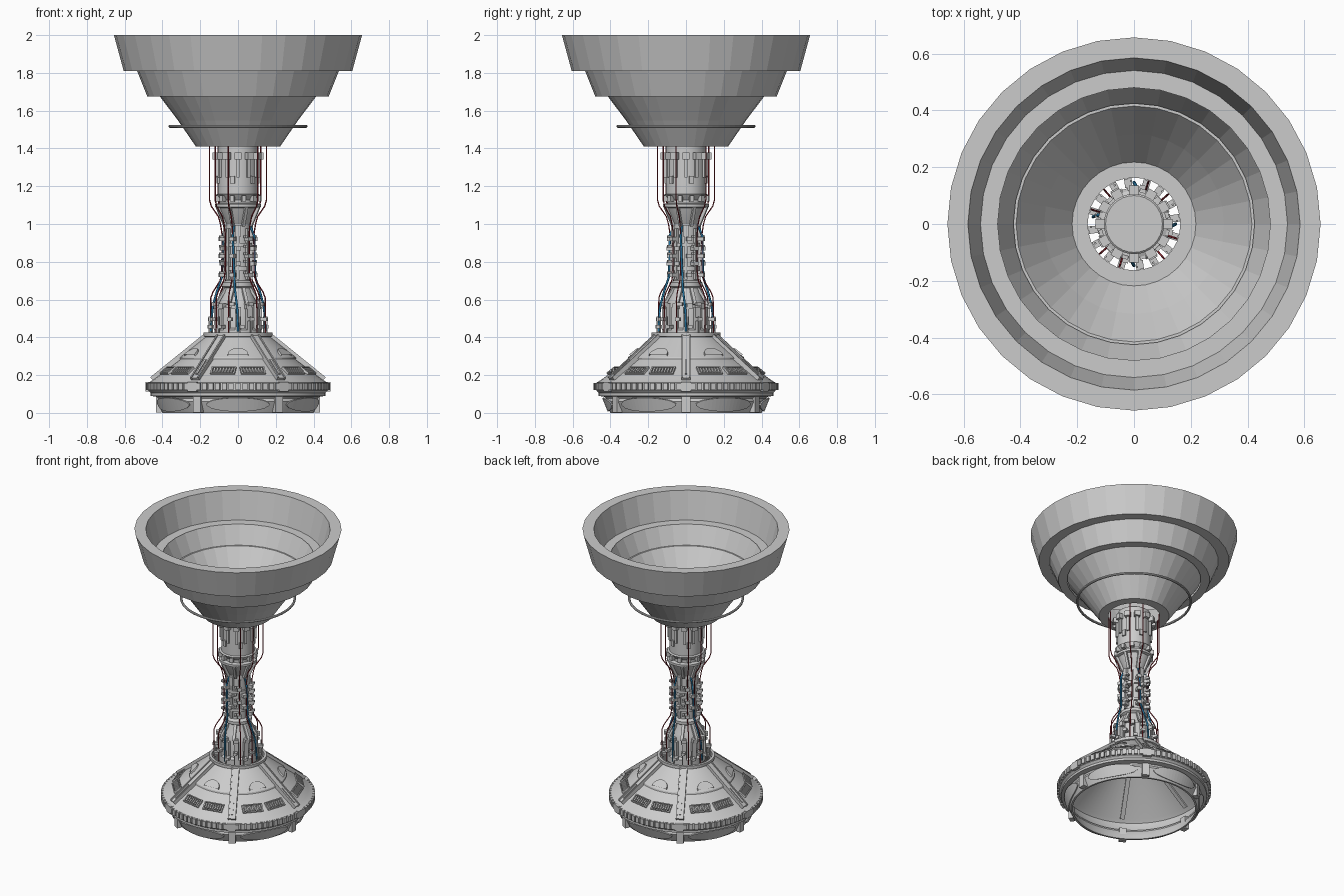
import bpy, bmesh
from math import pi, radians, sin, cos, sqrt, atan2
from mathutils import Matrix, Vector

if "Cube" in bpy.data.objects:
    bpy.data.objects.remove(bpy.data.objects["Cube"])


def mat(name, col):
    m = bpy.data.materials.new(name)
    m.diffuse_color = col
    m.use_nodes = True
    m.node_tree.nodes["Principled BSDF"].inputs["Base Color"].default_value = m.diffuse_color
    return m


RED = mat("red", (0.3, 0.02, 0.03, 1))
BLUE = mat("blue", (0.02, 0.2, 0.4, 1))
HEX = [k * 60 for k in range(6)]
TILT = atan2(0.285, 0.23)  # angle of the base roof normal


def finish(name, bm, smooth=False):
    bmesh.ops.recalc_face_normals(bm, faces=bm.faces)
    me = bpy.data.meshes.new(name)
    bm.to_mesh(me)
    bm.free()
    ob = bpy.data.objects.new(name, me)
    bpy.context.collection.objects.link(ob)
    if smooth:
        bpy.ops.object.select_all(action='DESELECT')
        ob.select_set(True)
        bpy.context.view_layer.objects.active = ob
        bpy.ops.object.shade_smooth_by_angle(angle=radians(25))
    return ob


def lathe(name, prof, n, smooth=False, closed=False):
    bm = bmesh.new()
    rows = [[bm.verts.new((r * cos(2 * pi * i / n), r * sin(2 * pi * i / n), z))
             for i in range(n)] for r, z in prof]
    pairs = list(zip(rows, rows[1:])) + ([(rows[-1], rows[0])] if closed else [])
    for a, b in pairs:
        for i in range(n):
            j = (i + 1) % n
            bm.faces.new((a[i], a[j], b[j], b[i]))
    if not closed and prof[-1][0] < 0.12:
        bm.faces.new(rows[-1])
    return finish(name, bm, smooth)


def place(deg, r, z, tilt=0.0):
    """Frame with local x outward, local z up the surface."""
    return (Matrix.Rotation(radians(deg), 4, 'Z') @ Matrix.Translation((r, 0, z))
            @ Matrix.Rotation(-tilt, 4, 'Y'))


def boxes(name, items):
    """items: (frame, size, local offset)"""
    bm = bmesh.new()
    for frame, size, off in items:
        bmesh.ops.create_cube(bm, size=1, matrix=frame @ Matrix.Translation(off)
                              @ Matrix.Diagonal((*size, 1)))
    return finish(name, bm)


def around(n, r, z, size, phase=0.0):
    return [(place(phase + 360 * k / n, r, z), size, (0, 0, 0)) for k in range(n)]


def cable(name, pts, angles, rad, m):
    cu = bpy.data.curves.new(name, 'CURVE')
    cu.dimensions = '3D'
    cu.bevel_depth = rad
    cu.bevel_resolution = 1
    for deg in angles:
        sp = cu.splines.new('POLY')
        sp.points.add(len(pts) - 1)
        for p, (r, z, twist) in zip(sp.points, pts):
            a = radians(deg + twist)
            p.co = (r * cos(a), r * sin(a), z, 1)
    cu.materials.append(m)
    bpy.context.collection.objects.link(bpy.data.objects.new(name, cu))


# Stepped funnel bowl, faceted
lathe("bowl_top_step", [(0.605, 1.81), (0.657, 2.0), (0.585, 2.0), (0.54, 1.81)], 32, closed=True)
lathe("bowl_middle_step", [(0.48, 1.675), (0.535, 1.812), (0.545, 1.812),
                           (0.49, 1.812), (0.425, 1.675)], 32, closed=True)
lathe("bowl_cone", [(0.163, 1.41), (0.223, 1.41), (0.415, 1.69),
                    (0.425, 1.69), (0.218, 1.416), (0.163, 1.416)], 32, closed=True)
lathe("middle_step_floor", [(0.48, 1.812), (0.605, 1.812)], 32)

# Thin hoop around the cone
bpy.ops.mesh.primitive_torus_add(major_radius=0.36, minor_radius=0.008, location=(0, 0, 1.517),
                                 major_segments=64, minor_segments=8)
bpy.context.object.name = "hoop"

# Hollow base hull
lathe("base_hull", [
    (0.165, 0.425), (0.182, 0.425), (0.182, 0.405), (0.172, 0.402), (0.306, 0.295), (0.309, 0.285),
    (0.302, 0.285), (0.445, 0.178), (0.465, 0.165), (0.475, 0.16), (0.475, 0.118), (0.462, 0.105),
    (0.462, 0.09), (0.42, 0.083), (0.428, 0.06), (0.415, 0.03), (0.40, 0.0), (0.388, 0.0),
    (0.40, 0.03), (0.412, 0.06), (0.44, 0.10), (0.45, 0.15), (0.43, 0.17), (0.165, 0.385)],
    72, True, True)

# Rim teeth, with a wider block under every rib
teeth = []
for k in range(84):
    if k % 14:
        teeth.append((place(k * 360 / 84, 0.476, 0.14), (0.026, 0.025, 0.038), (0, 0, 0)))
for d in HEX:
    teeth.append((place(d, 0.472, 0.138), (0.034, 0.055, 0.052), (0, 0, 0)))
boxes("rim_teeth", teeth)

# Roof ribs: a plate with two side rails, outside and inside
ribs = []
for d in HEX:
    f = place(d, 0.313, 0.288, TILT)
    ribs += [(f, (0.024, 0.036, 0.355), (0, 0, 0)),
             (f, (0.014, 0.028, 0.33), (-0.022, 0, 0)),
             (f, (0.012, 0.012, 0.12), (0.012, 0, -0.09))]
    for s in (-1, 1):
        ribs.append((f, (0.036, 0.008, 0.36), (0, s * 0.021, 0)))
    ribs.append((place(d, 0.42, 0.045), (0.03, 0.045, 0.088), (0, 0, 0)))
boxes("base_ribs", ribs)

# Slatted windows, two per roof panel
win = []
for d in HEX:
    for s in (-1, 1):
        f = place(d + 30 + s * 11.5, 0.39, 0.222, TILT)
        win.append((f, (0.008, 0.125, 0.006), (0.003, 0, 0.026)))
        win.append((f, (0.008, 0.125, 0.006), (0.003, 0, -0.026)))
        for e in (-1, 1):
            win.append((f, (0.012, 0.008, 0.056), (0.003, e * 0.062, 0)))
        for i in range(7):
            win.append((f, (0.012, 0.009, 0.036), (0.003, (i - 3) * 0.016, 0)))
boxes("roof_windows", win)

# Half-round hatches on the upper roof
bm = bmesh.new()
for d in HEX:
    m = place(d + 30, 0.293, 0.301, TILT)
    part = bmesh.ops.create_cone(bm, cap_ends=True, segments=24, radius1=0.055, radius2=0.055,
                                 depth=0.022, matrix=m @ Matrix.Rotation(pi / 2, 4, 'Y'))
    vs = set(part['verts'])
    fs = [f for f in bm.faces if f.verts[0] in vs]
    es = list({e for f in fs for e in f.edges})
    bmesh.ops.bisect_plane(bm, geom=list(vs) + es + fs, plane_co=m.translation,
                           plane_no=m.to_3x3() @ Vector((0, 0, 1)), clear_inner=True)
finish("roof_hatches", bm)

# Lens-shaped panels on the lower skirt
bm = bmesh.new()
for d in HEX:
    prev = None
    for i in range(17):
        u = -0.99 + 1.98 * i / 16
        h = 0.036 * sqrt(1 - u * u)
        a = radians(d + 30 + u * 23)
        pair = []
        for z in (0.043 - h, 0.043 + h):
            r = 0.412 + 0.4 * z
            pair.append(bm.verts.new((r * cos(a), r * sin(a), z)))
        if prev:
            bm.faces.new((prev[0], pair[0], pair[1], prev[1]))
        prev = pair
lens = finish("skirt_panels", bm)
lens.modifiers.new("thickness", 'SOLIDIFY').thickness = 0.008

# Central column
lathe("column", [
    (0.125, 0.40), (0.125, 0.44), (0.105, 0.45), (0.105, 0.57), (0.092, 0.60), (0.072, 0.66),
    (0.088, 0.67), (0.088, 0.69), (0.065, 0.70), (0.065, 1.0), (0.072, 1.01), (0.105, 1.085),
    (0.122, 1.09), (0.122, 1.105), (0.098, 1.11), (0.098, 1.128), (0.118, 1.155), (0.106, 1.16),
    (0.106, 1.42), (0.10, 1.425)], 32, True)
lathe("collars", [(0.06, 0.755), (0.076, 0.755), (0.076, 0.775), (0.06, 0.775)], 32, closed=True)
lathe("upper_collar", [(0.06, 0.88), (0.076, 0.88), (0.076, 0.90), (0.06, 0.90)], 32, closed=True)

# Fittings on the column head and throat
boxes("head_blocks", around(12, 0.118, 1.36, (0.034, 0.035, 0.035))
      + around(12, 0.108, 1.31, (0.018, 0.018, 0.13))
      + around(6, 0.108, 1.235, (0.014, 0.024, 0.04), 15)
      + around(12, 0.114, 1.135, (0.026, 0.022, 0.03), 15))
struts = []
for k in range(8):
    struts.append((place(k * 45 + 22.5, 0.095, 1.04, -0.42), (0.016, 0.016, 0.11), (0, 0, 0)))
    struts.append((place(k * 45 + 22.5, 0.094, 0.625, 0.55), (0.014, 0.018, 0.12), (0, 0, 0)))
boxes("throat_struts", struts)

# Stacked equipment along the shaft
gear = around(8, 0.07, 0.84, (0.016, 0.014, 0.27))
for i, z in enumerate((0.73, 0.79, 0.83, 0.87, 0.92)):
    gear += around(6, 0.085, z, (0.036, 0.026, 0.022), 10 + 22 * (i % 2))
    gear += around(4, 0.096, z + 0.012, (0.022, 0.014, 0.014), 25)
gear += around(4, 0.072, 0.965, (0.016, 0.03, 0.06), 0)
boxes("shaft_equipment", gear)

# Cage of boxes and rails at the foot of the column
foot = around(12, 0.116, 0.50, (0.022, 0.03, 0.12)) + around(10, 0.115, 0.565, (0.03, 0.03, 0.03), 9)
for i, z in enumerate((0.455, 0.495)):
    foot += around(8, 0.145, z, (0.032, 0.026, 0.018), 8 + 20 * i)
    foot += around(8, 0.125, z, (0.03, 0.01, 0.01), 8 + 20 * i)
foot += around(16, 0.152, 0.465, (0.007, 0.007, 0.09), 4)
foot += around(8, 0.13, 0.575, (0.02, 0.03, 0.02), 30)
boxes("foot_cage", foot)

# Cables
angles = [q * 90 + o for q in range(4) for o in (71, 41)]
cable("red_cables", [(0.16, 1.41, 0), (0.16, 1.13, 0), (0.15, 1.095, 0), (0.11, 1.04, 0),
                     (0.098, 1.0, 0), (0.09, 0.95, 0), (0.09, 0.75, 0), (0.1, 0.70, 0),
                     (0.14, 0.64, 0), (0.152, 0.61, 0), (0.154, 0.42, 0)], angles, 0.0035, RED)
cable("blue_cables", [(0.068, 0.99, -18), (0.09, 0.94, -18), (0.092, 0.72, -12), (0.115, 0.65, -8),
                      (0.138, 0.56, -2), (0.146, 0.43, 0)], [0, 90, 170, 270], 0.006, BLUE)
